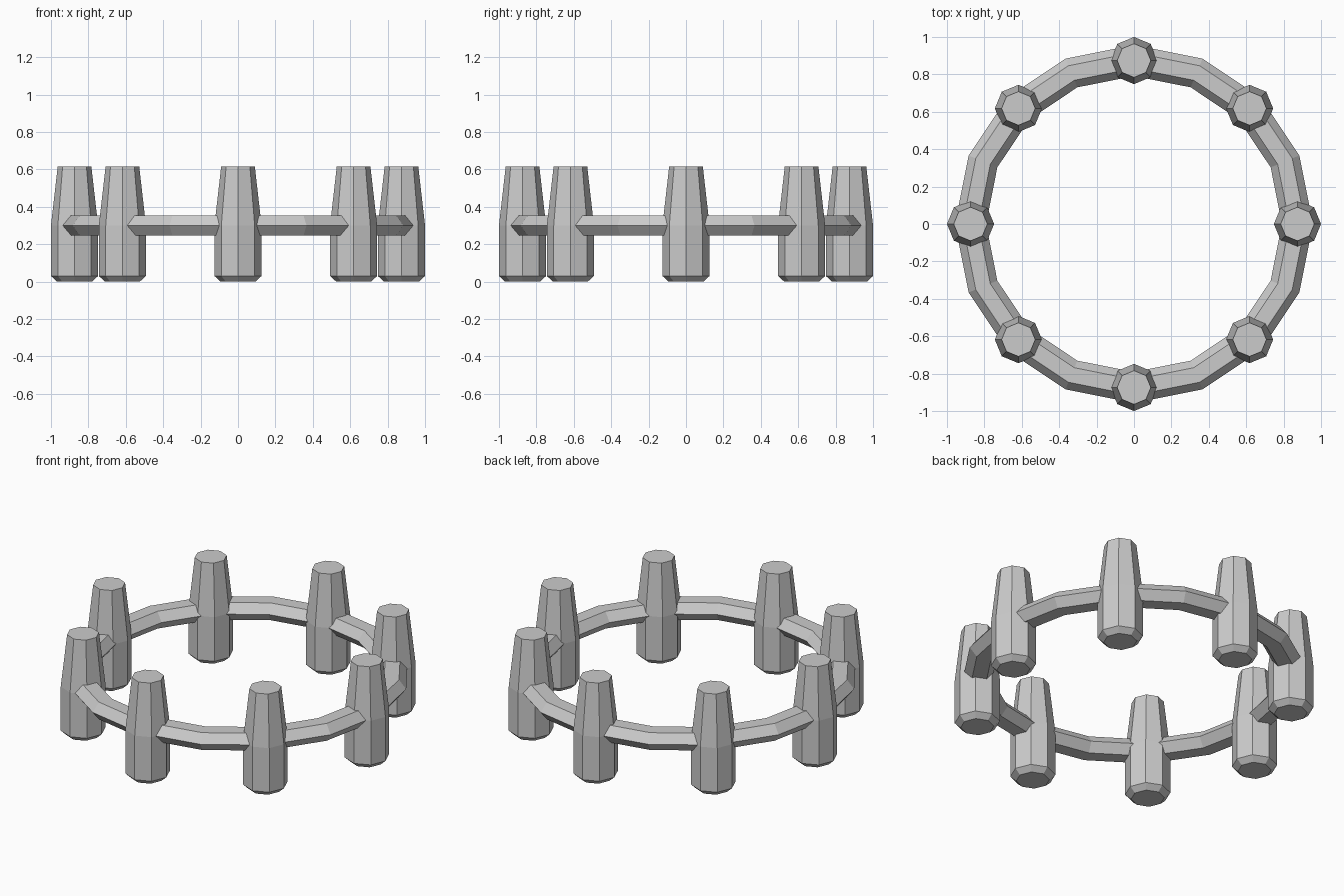
import bpy, bmesh
from math import cos, sin, pi

if "Cube" in bpy.data.objects:
    bpy.data.objects.remove(bpy.data.objects["Cube"])

RING_R = 0.874   # radius of the circle the posts stand on


def new_object(name, bm):
    bmesh.ops.recalc_face_normals(bm, faces=bm.faces)
    mesh = bpy.data.meshes.new(name)
    bm.to_mesh(mesh)
    bm.free()
    ob = bpy.data.objects.new(name, mesh)
    bpy.context.collection.objects.link(ob)
    return ob


def lathe(bm, profile, sides, centre=(0, 0), closed=False):
    """Revolve (radius, z) points around a vertical axis."""
    rings = []
    for r, z in profile:
        rings.append([bm.verts.new((centre[0] + r * cos(2 * pi * i / sides),
                                    centre[1] + r * sin(2 * pi * i / sides), z))
                      for i in range(sides)])
    pairs = list(zip(rings, rings[1:]))
    if closed:
        pairs.append((rings[-1], rings[0]))
    else:
        bm.faces.new(rings[0])
        bm.faces.new(rings[-1])
    for a, b in pairs:
        for i in range(sides):
            j = (i + 1) % sides
            bm.faces.new((a[i], a[j], b[j], b[i]))


# Eight tapered octagonal posts
post_profile = [(0.093, 0.0), (0.126, 0.03), (0.126, 0.30), (0.09, 0.615)]
for k in range(8):
    a = 2 * pi * k / 8
    bm = bmesh.new()
    lathe(bm, post_profile, 8, (RING_R * cos(a), RING_R * sin(a)))
    new_object(f"post_{k + 1}", bm)

# Sixteen-segment rail with a flattened hexagonal section
section = [(0.083, 0), (0.042, 0.053), (-0.042, 0.053),
           (-0.083, 0), (-0.042, -0.053), (0.042, -0.053)]
bm = bmesh.new()
lathe(bm, [(RING_R + r, 0.30 + z) for r, z in section], 16, closed=True)
new_object("ring_rail", bm)
